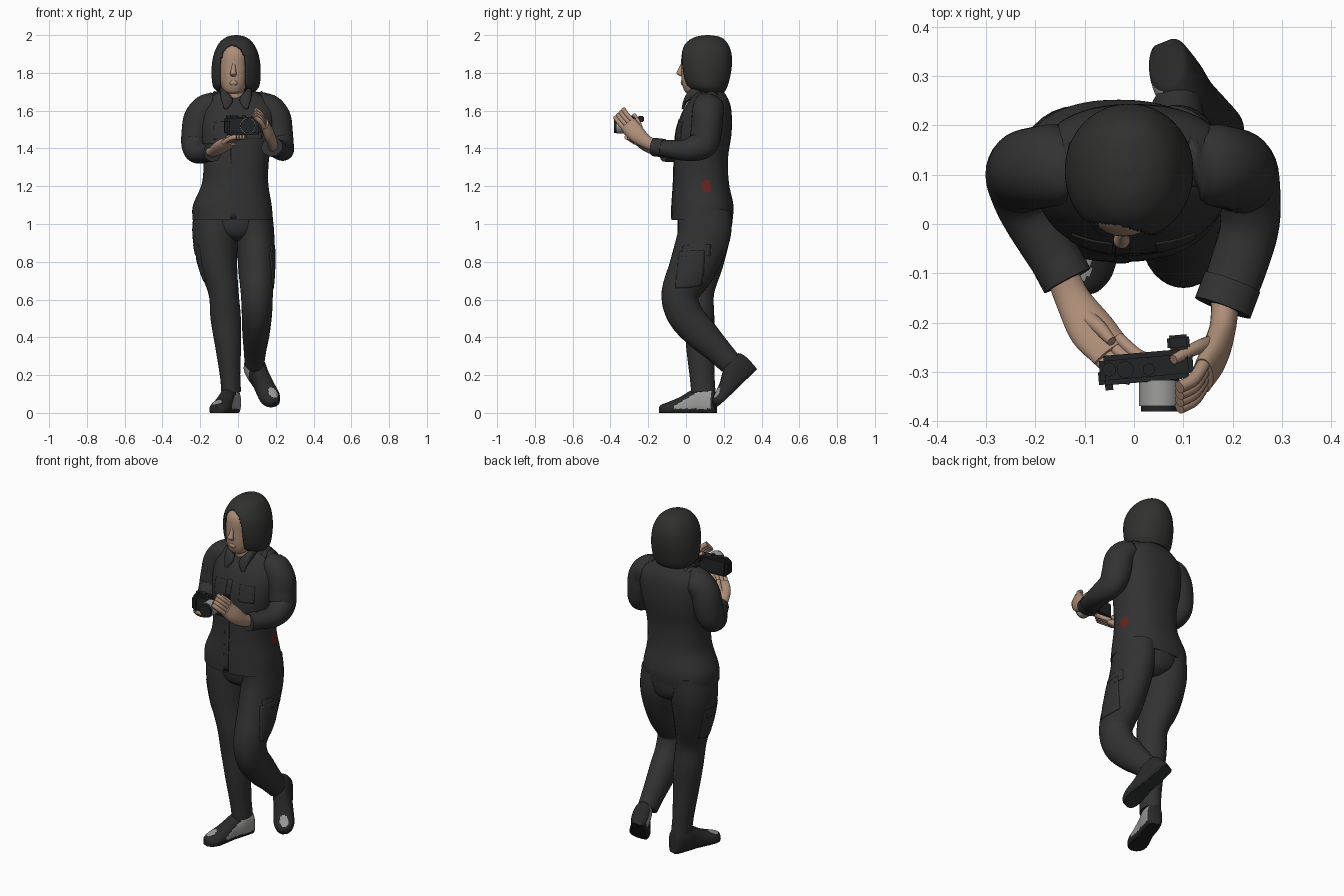
import bpy, bmesh, math
from mathutils import Vector, Matrix

if "Cube" in bpy.data.objects:
    bpy.data.objects.remove(bpy.data.objects["Cube"])


def material(name, r, g, b):
    m = bpy.data.materials.new(name)
    m.use_nodes = True
    m.diffuse_color = (r, g, b, 1)
    m.node_tree.nodes["Principled BSDF"].inputs["Base Color"].default_value = (r, g, b, 1)
    return m


CLOTH = material("charcoal cloth", .032, .032, .032)
HAIR = material("dark hair", .03, .03, .029)
SKIN = material("skin", .42, .27, .19)
SHOE = material("black shoe", .022, .022, .022)
GREY = material("light grey", .34, .34, .33)
RED = material("dark red", .14, .018, .012)
BLACK = material("camera black", .016, .017, .018)
parts = []


def finish(name, bm, mat):
    bmesh.ops.recalc_face_normals(bm, faces=bm.faces)
    me = bpy.data.meshes.new(name)
    bm.to_mesh(me)
    bm.free()
    me.materials.append(mat)
    ob = bpy.data.objects.new(name, me)
    bpy.context.collection.objects.link(ob)
    parts.append(ob)
    return ob


def spline(rows, steps):
    rows = [Vector(r) for r in rows]
    pts = [rows[0] * 2 - rows[1]] + rows + [rows[-1] * 2 - rows[-2]]
    out = []
    for i in range(1, len(pts) - 2):
        a, b, c, d = pts[i - 1:i + 3]
        for s in range(steps):
            t = s / steps
            out.append(b + (c - a) * (t / 2) + (a * 2 - b * 5 + c * 4 - d) * (t * t / 2)
                       + (b * 3 - a - c * 3 + d) * (t ** 3 / 2))
    return out + [rows[-1]]


def loft(name, rows, mat, n=24, steps=5, axis=None, power=2):
    """Skin ellipses (x, y, z, half width, half depth) along a smooth path."""
    dense = spline(rows, steps)
    bm = bmesh.new()
    rings = []
    for i, r in enumerate(dense):
        c = Vector(r[:3])
        t = axis or (Vector(dense[min(i + 1, len(dense) - 1)][:3]) - Vector(dense[max(i - 1, 0)][:3])).normalized()
        u = (Vector((1, 0, 0)) - t * t.x).normalized()
        v = t.cross(u)
        ring = []
        for k in range(n):
            ang = math.tau * k / n
            p, q = [math.copysign(abs(f(ang)) ** (2 / power), f(ang)) for f in (math.cos, math.sin)]
            ring.append(bm.verts.new(c + u * p * r[3] + v * q * r[4]))
        rings.append(ring)
    for a, b in zip(rings, rings[1:]):
        for k in range(n):
            bm.faces.new((a[k], a[(k + 1) % n], b[(k + 1) % n], b[k]))
    bm.faces.new(rings[0])
    bm.faces.new(rings[-1])
    return finish(name, bm, mat)


def paint(ob, mat, test):
    ob.data.materials.append(mat)
    for p in ob.data.polygons:
        if test(p.center, p.normal):
            p.material_index = len(ob.data.materials) - 1


def box(name, loc, size, mat, bevel=.008, turn=0):
    bm = bmesh.new()
    bmesh.ops.create_cube(bm, size=1, matrix=Matrix.Diagonal((*size, 1)))
    bmesh.ops.bevel(bm, geom=bm.edges[:], offset=bevel, segments=2, affect='EDGES')
    bm.transform(Matrix.Translation(loc) @ Matrix.Rotation(turn, 4, 'Z'))
    return finish(name, bm, mat)


def disc(name, loc, radius, depth, mat, tilt=0):
    bm = bmesh.new()
    bmesh.ops.create_cone(bm, cap_ends=True, segments=32, radius1=radius, radius2=radius, depth=depth,
                          matrix=Matrix.Translation(loc) @ Matrix.Rotation(tilt, 4, 'X'))
    return finish(name, bm, mat)


def patch(name, loc, facing, w, h, target):
    """Thin cloth plate hugging the target surface."""
    bm = bmesh.new()
    rot = Vector(facing).to_track_quat('Z', 'Y').to_matrix().to_4x4()
    bmesh.ops.create_grid(bm, x_segments=10, y_segments=16, size=.5,
                          matrix=Matrix.Translation(loc) @ rot @ Matrix.Diagonal((w, h, 1, 1)))
    ob = finish(name, bm, CLOTH)
    s = ob.modifiers.new("hug", 'SHRINKWRAP')
    s.target, s.offset = target, .003
    ob.modifiers.new("thick", 'SOLIDIFY').thickness = .006


UP = Vector((0, 0, 1))

# Jacket with a small red mark on the left side
jacket = loft("jacket", [(-.028, .085, 1.02, .213, .162), (-.03, .088, 1.1, .208, .163), (-.015, .08, 1.22, .175, .147),
                         (-.01, .08, 1.35, .175, .143), (-.005, .093, 1.48, .195, .148), (0, .108, 1.58, .2, .134),
                         (0, .12, 1.64, .18, .112), (-.005, .122, 1.685, .13, .088), (-.01, .12, 1.71, .08, .068)],
              CLOTH, 88, 10, UP, 2.3)
paint(jacket, RED, lambda c, n: c.x > 0 and ((c.y - .11) / .026) ** 2 + ((c.z - 1.2) / .037) ** 2 < 1)
patch("front_placket", (-.025, -.08, 1.3), (0, -1, 0), .03, .54, jacket)
for side, label in ((-1, "right"), (1, "left")):
    patch(label + "_chest_pocket", (side * .095, -.06, 1.5), (0, -1, 0), .1, .1, jacket)
    patch(label + "_shoulder_strap", (side * .12, .12, 1.7), (side * .4, 0, 1), .1, .04, jacket)
    loft(label + "_collar_flap", [(-.01 + side * .07, .09, 1.7, .016, .035), (-.01 + side * .064, .035, 1.688, .02, .026),
                                  (-.01 + side * .048, .0, 1.655, .03, .013), (-.01 + side * .055, -.018, 1.61, .01, .006)],
         CLOTH, 16)
loft("collar_back", [(-.01, .12, 1.66, .095, .08), (-.01, .125, 1.72, .075, .06)], CLOTH, 32, 3, UP)

# Sleeves and rolled cuffs
sleeves = {
    "right": [(-.09, .125, 1.625, .05, .075), (-.16, .12, 1.62, .07, .083), (-.2, .113, 1.565, .084, .083),
              (-.218, .108, 1.49, .081, .082), (-.232, .09, 1.42, .068, .078), (-.215, .03, 1.38, .06, .06),
              (-.17, -.05, 1.375, .055, .05), (-.135, -.115, 1.38, .048, .045)],
    "left": [(.09, .125, 1.625, .05, .075), (.158, .12, 1.62, .07, .083), (.194, .113, 1.565, .084, .083),
             (.21, .107, 1.49, .08, .082), (.228, .085, 1.42, .068, .078), (.235, .0, 1.392, .06, .058),
             (.21, -.09, 1.397, .058, .048), (.18, -.17, 1.408, .055, .044)]}
for label, rows in sleeves.items():
    loft(label + "_sleeve", rows, CLOTH, 32, 6)
    a, b = Vector(rows[-2]), Vector(rows[-1])
    mid = a.lerp(b, .35)
    mid[3], mid[4] = b[3] + .005, b[4] + .005
    b[3], b[4] = mid[3], mid[4]
    loft(label + "_cuff", [mid, b], CLOTH, 32, 3)

# Trousers with cargo pockets
loft("trouser_seat", [(-.02, .1, 1.06, .185, .148), (-.018, .1, .99, .175, .143), (-.012, .1, .94, .12, .125),
                      (-.01, .1, .91, .05, .08)], CLOTH, 40, 5, UP)
leg = loft("right_trouser_leg", [(-.115, .1, 1.08, .115, .14), (-.12, .095, .95, .122, .14), (-.108, .08, .8, .105, .12),
                                 (-.077, .06, .64, .08, .09), (-.065, .07, .5, .08, .08), (-.052, .075, .35, .068, .074),
                                 (-.042, .085, .2, .054, .066), (-.036, .092, .11, .052, .064)], CLOTH, 32, 6)
patch("right_cargo_pocket", (-.22, .07, .78), (-1, 0, 0), .16, .2, leg)
patch("right_pocket_flap", (-.24, .07, .86), (-1, 0, 0), .17, .06, leg)
leg = loft("left_trouser_leg", [(.08, .1, 1.07, .1, .14), (.092, .095, .94, .1, .14), (.098, .035, .77, .097, .125),
                                (.1, -.03, .63, .085, .1), (.1, -.005, .52, .08, .095), (.095, .08, .42, .072, .088),
                                (.09, .165, .335, .06, .072), (.087, .235, .262, .052, .062)], CLOTH, 32, 6)
patch("left_cargo_pocket", (.2, .02, .76), (1, 0, 0), .16, .2, leg)
patch("left_pocket_flap", (.2, .05, .86), (1, 0, 0), .17, .06, leg)


# Shoes: black with a grey inner panel and an outer toe spot
def shoe(name, inner, panel_start, centre, toe, up):
    profile = [(.155, .024, .09), (.14, .043, .13), (.08, .051, .145), (.02, .048, .12), (-.04, .053, .085),
               (-.1, .056, .06), (-.14, .04, .046), (-.157, .015, .034)]
    ob = loft(name, [(0, y, h / 2 - .01, w, h / 2 + .01) for y, w, h in profile], SHOE, 64, 10, Vector((0, 1, 0)), 2.3)
    for v in ob.data.vertices:
        v.co.z = max(v.co.z, 0)
    paint(ob, GREY, lambda c, n: (c.x * inner > .02 and n.z < .85 and panel_start < c.y < .14
                                  and .022 < c.z < .03 + (c.y + .07) * .6)
          or (n.z > .3 and ((c.y + .108) / .03) ** 2 + ((c.x * inner + .012) / .023) ** 2 < 1))
    paint(ob, BLACK, lambda c, n: c.z < .018)
    y = -Vector(toe).normalized()
    x = y.cross(Vector(up)).normalized()
    ob.data.transform(Matrix.Translation(centre) @ Matrix((x, y, x.cross(y))).transposed().to_4x4())


shoe("right_shoe", 1, -.06, (-.067, .01, 0), (-.3, -.95, 0), UP)
shoe("left_shoe", -1, .06, (.125, .267, .13), (.135, -.21, -.2), (.1, -.7, .7))

# Head, face and neck
loft("neck", [(-.012, .095, 1.6, .058, .06), (-.013, .08, 1.69, .053, .06), (-.015, .085, 1.75, .053, .058)], SKIN, 24, 3, UP)
loft("head", [(-.024, .045, 1.69, .03, .035), (-.024, .056, 1.705, .053, .064), (-.023, .068, 1.75, .071, .09),
              (-.022, .08, 1.83, .078, .105), (-.02, .085, 1.91, .074, .104), (-.02, .09, 1.97, .04, .06)],
     SKIN, 32, 6, UP, 2.3)
loft("nose", [(-.022, -.008, 1.86, .008, .014), (-.024, -.026, 1.82, .012, .015), (-.025, -.033, 1.797, .017, .017),
              (-.024, -.02, 1.782, .012, .01)], SKIN, 16, 4, UP)
loft("lips", [(-.024, -.013, 1.732, .012, .008), (-.024, -.019, 1.746, .022, .009), (-.024, -.017, 1.76, .01, .008)],
     SKIN, 16, 3, UP)

# Bobbed hair, cut open around the face
hair = loft("hair", [(-.01, .125, 1.7, .1, .08), (-.01, .11, 1.735, .124, .112), (-.01, .107, 1.82, .13, .134),
                     (-.01, .106, 1.9, .118, .135), (-.01, .11, 1.96, .088, .108), (-.01, .115, 1.99, .05, .066),
                     (-.01, .115, 2.0, .008, .01)], HAIR, 96, 12, UP, 2.1)
bm = bmesh.new()
bm.from_mesh(hair.data)
gap = [f for f in bm.faces for c in [f.calc_center_median()]
       if c.y < .1 and ((c.x + .029) / .072) ** 2 + (max(0, c.z - 1.84) / .11) ** 2 < 1]
bmesh.ops.delete(bm, geom=gap, context='FACES')
bm.to_mesh(hair.data)
bm.free()
hair.modifiers.new("thick", 'SOLIDIFY').thickness = .014

# Hands: palm, four fingers and thumb each
loft("right_palm", [(-.15, -.09, 1.38, .032, .026), (-.125, -.15, 1.385, .036, .026), (-.085, -.215, 1.412, .048, .026),
                    (-.045, -.26, 1.438, .044, .018)], SKIN, 20)
loft("left_palm", [(.185, -.15, 1.41, .028, .032), (.18, -.21, 1.435, .027, .035), (.163, -.265, 1.48, .028, .047),
                   (.14, -.308, 1.53, .022, .045)], SKIN, 20)
for i in range(4):
    o = (i - 1.5) * .02
    loft(f"right_finger_{i + 1}", [Vector(p + (.0125, .0125)) + Vector((o * .75, o * .65, 0, 0, 0)) for p in
                                   ((-.055, -.25, 1.432), (-.015, -.285, 1.455), (.015, -.295, 1.46))], SKIN, 12, 4)
    loft(f"left_finger_{i + 1}", [Vector(p + (.0135, .0125)) + Vector((0, o * .7, o * .7, 0, 0)) for p in
                                  ((.147, -.295, 1.515), (.122, -.335, 1.56), (.092, -.352, 1.585))], SKIN, 12, 4)
loft("right_thumb", [(-.1, -.185, 1.41, .018, .016), (-.07, -.21, 1.435, .015, .014), (-.045, -.238, 1.465, .01, .01)], SKIN, 12)
loft("left_thumb", [(.165, -.24, 1.47, .016, .018), (.13, -.25, 1.53, .014, .014), (.08, -.275, 1.578, .01, .01)], SKIN, 12)

# Camera
TURN = math.radians(5)
box("camera_body", (.025, -.29, 1.52), (.19, .06, .095), BLACK, .01, TURN)
box("camera_grip", (-.052, -.312, 1.515), (.04, .05, .085), BLACK, .012, TURN)
box("camera_finder", (.09, -.24, 1.556), (.045, .03, .03), BLACK, .005, TURN)
for x, r in ((-.05, .014), (-.018, .017), (.03, .012)):
    disc("camera_dial", (x, -.295, 1.568), r, .014, BLACK)
for name, y, r, d, mat in (("lens_mount", -.312, .04, .02, BLACK), ("lens_barrel", -.343, .042, .052, GREY),
                           ("lens_rim", -.374, .038, .012, BLACK)):
    disc(name, (.052, y, 1.52), r, d, mat, math.pi / 2)

# Smooth shading with sharp edges kept
bpy.ops.object.select_all(action='DESELECT')
for ob in parts:
    ob.select_set(True)
bpy.context.view_layer.objects.active = jacket
bpy.ops.object.shade_smooth_by_angle(angle=math.radians(40))
